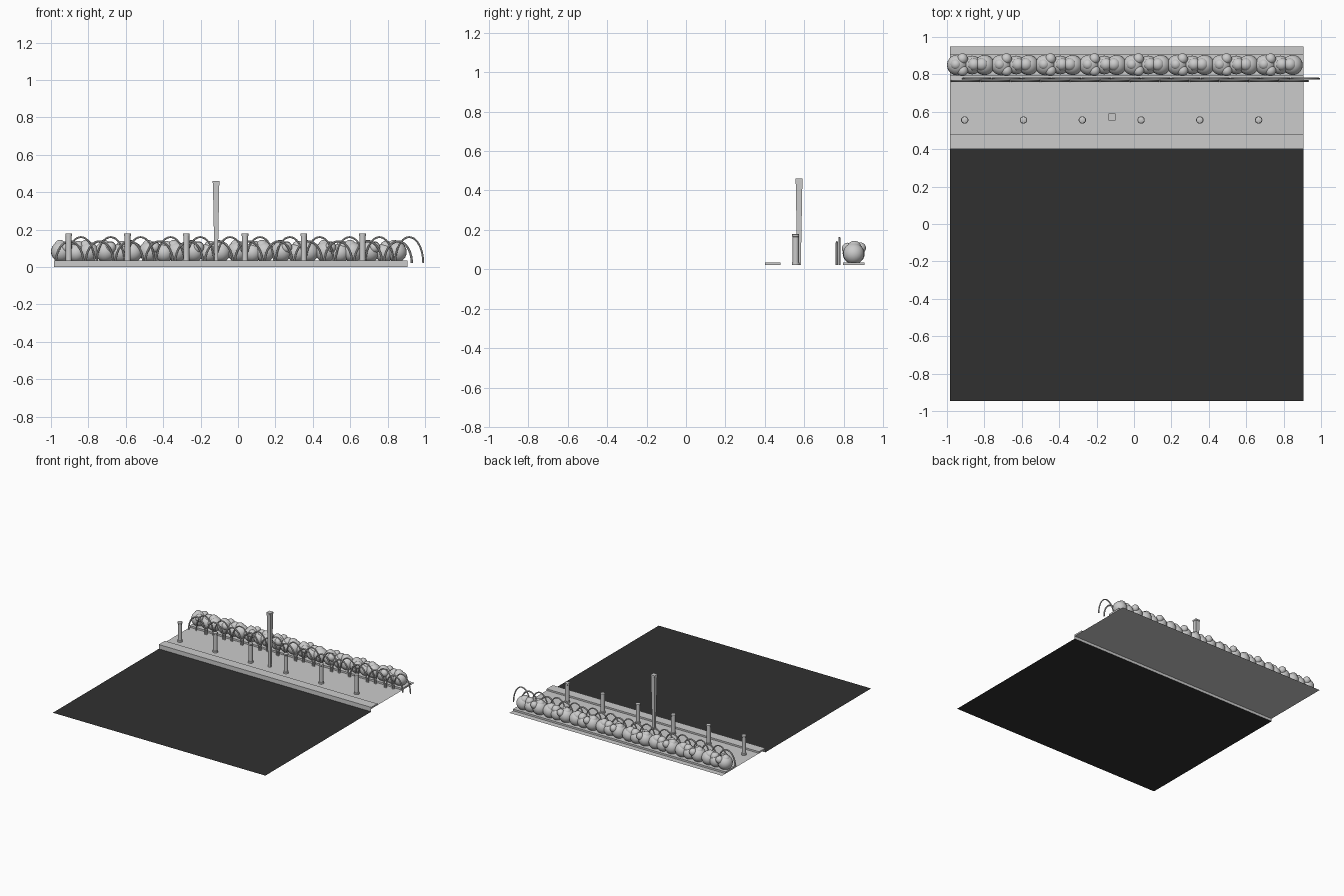
import bpy, bmesh, math
from mathutils import Matrix, Vector

if "Cube" in bpy.data.objects:
    bpy.data.objects.remove(bpy.data.objects["Cube"])

X0, X1 = -0.985, 0.905
ZW = 0.022  # pavement level


def material(name, g):
    m = bpy.data.materials.new(name)
    m.diffuse_color = (g, g, g, 1)
    m.use_nodes = True
    m.node_tree.nodes["Principled BSDF"].inputs["Base Color"].default_value = m.diffuse_color
    return m


def finish(name, bm, mats=(), smooth=False):
    me = bpy.data.meshes.new(name)
    bm.to_mesh(me)
    bm.free()
    for m in mats:
        me.materials.append(m)
    ob = bpy.data.objects.new(name, me)
    bpy.context.collection.objects.link(ob)
    if smooth:
        bpy.ops.object.select_all(action='DESELECT')
        ob.select_set(True)
        bpy.context.view_layer.objects.active = ob
        bpy.ops.object.shade_smooth_by_angle(angle=math.radians(40))
    return ob


def quad(bm, pts, mat=0):
    f = bm.faces.new([bm.verts.new(p) for p in pts])
    f.material_index = mat


def box(bm, lo, hi):
    lo, hi = Vector(lo), Vector(hi)
    m = Matrix.Translation((lo + hi) / 2) @ Matrix.Diagonal((*(hi - lo), 1))
    bmesh.ops.create_cube(bm, size=1, matrix=m)


def loft(bm, rings):
    # joins closed rings of points and caps both ends
    vs = [[bm.verts.new(p) for p in r] for r in rings]
    n = len(vs[0])
    for a, b in zip(vs, vs[1:]):
        for i in range(n):
            j = (i + 1) % n
            bm.faces.new((a[i], a[j], b[j], b[i]))
    bm.faces.new(vs[0][::-1])
    bm.faces.new(vs[-1])


def ring(cx, cy, z, r, n, turn=0.0):
    return [(cx + r * math.cos(turn + math.tau * i / n),
             cy + r * math.sin(turn + math.tau * i / n), z) for i in range(n)]


# road
bm = bmesh.new()
quad(bm, [(X0, -0.945, 0), (X1, -0.945, 0), (X1, 0.40, 0), (X0, 0.40, 0)])
finish("road", bm, [material("asphalt", 0.03)])

# curb: stone strip and the riser below it
bm = bmesh.new()
box(bm, (X0, 0.40, ZW), (X1, 0.478, 0.035))
quad(bm, [(X0, 0.40, 0), (X1, 0.40, 0), (X1, 0.40, ZW), (X0, 0.40, ZW)])
finish("curb", bm)

# chequered pavement
bm = bmesh.new()
dx, dy = (X1 - X0) / 12, (0.95 - 0.478) / 3
for i in range(12):
    for j in range(3):
        x, y = X0 + i * dx, 0.478 + j * dy
        quad(bm, [(x, y, ZW), (x + dx, y, ZW), (x + dx, y + dy, ZW), (x, y + dy, ZW)],
             (i + j) % 2)
bmesh.ops.remove_doubles(bm, verts=bm.verts, dist=1e-4)
finish("pavement", bm, [material("dark_tile", 0.58), material("light_tile", 0.8)])

# bollards
bm = bmesh.new()
for k in range(6):
    x = -0.905 + k * 0.3142
    loft(bm, [ring(x, 0.556, z, r, 16) for z, r in
              ((ZW, 0.02), (0.034, 0.02), (0.036, 0.016), (0.165, 0.016),
               (0.167, 0.018), (0.178, 0.018), (0.180, 0.015))])
finish("bollards", bm, smooth=True)

# square post, wider at the top
bm = bmesh.new()
loft(bm, [ring(-0.117, 0.573, z, w / math.sqrt(2), 4, math.pi / 4) for z, w in
          ((ZW, 0.018), (0.448, 0.034), (0.449, 0.037), (0.461, 0.037))])
finish("tapered_post", bm)


# two overlapping rows of hoop fence
def hoops(name, start, y, top, r, n=12, pitch=0.1596, seg=20, sides=8):
    bm = bmesh.new()
    half, rise = pitch / 2 - r, top - r - ZW
    for k in range(n):
        cx = start + (k + 0.5) * pitch
        rings = []
        for s in range(seg + 1):
            t = math.pi * s / seg
            c = Vector((cx - half * math.cos(t), y, ZW + rise * math.sin(t)))
            tan = Vector((half * math.sin(t), 0, rise * math.cos(t))).normalized()
            nor = Vector((-tan.z, 0, tan.x))
            rings.append([c + r * (math.cos(a) * nor + math.sin(a) * Vector((0, 1, 0)))
                          for a in (math.tau * i / sides for i in range(sides))])
        loft(bm, rings)
    bmesh.ops.recalc_face_normals(bm, faces=bm.faces)
    finish(name, bm, smooth=True)


hoops("front_hoops", -0.98, 0.765, 0.143, 0.006)
hoops("rear_hoops", -0.92, 0.777, 0.165, 0.005)

# planting bed
bm = bmesh.new()
box(bm, (X0, 0.795, ZW), (X1, 0.905, 0.036))
finish("planting_bed", bm)

# hedge: a repeated clump of balls (offset x, y, z, radius)
CLUMP = [(-0.027, 0.850, 0.082, 0.056), (0.052, 0.850, 0.075, 0.050),
         (0.118, 0.850, 0.080, 0.054), (0.000, 0.883, 0.108, 0.029),
         (0.000, 0.820, 0.105, 0.030), (0.062, 0.853, 0.106, 0.034),
         (0.105, 0.853, 0.110, 0.035), (-0.035, 0.853, 0.115, 0.030)]
bm = bmesh.new()
for k in range(8):
    for x, y, z, r in CLUMP:
        bmesh.ops.create_uvsphere(bm, u_segments=20, v_segments=12, radius=r,
                                  matrix=Matrix.Translation((-0.917 + k * 0.2353 + x, y, z)))
finish("hedge", bm, smooth=True)
